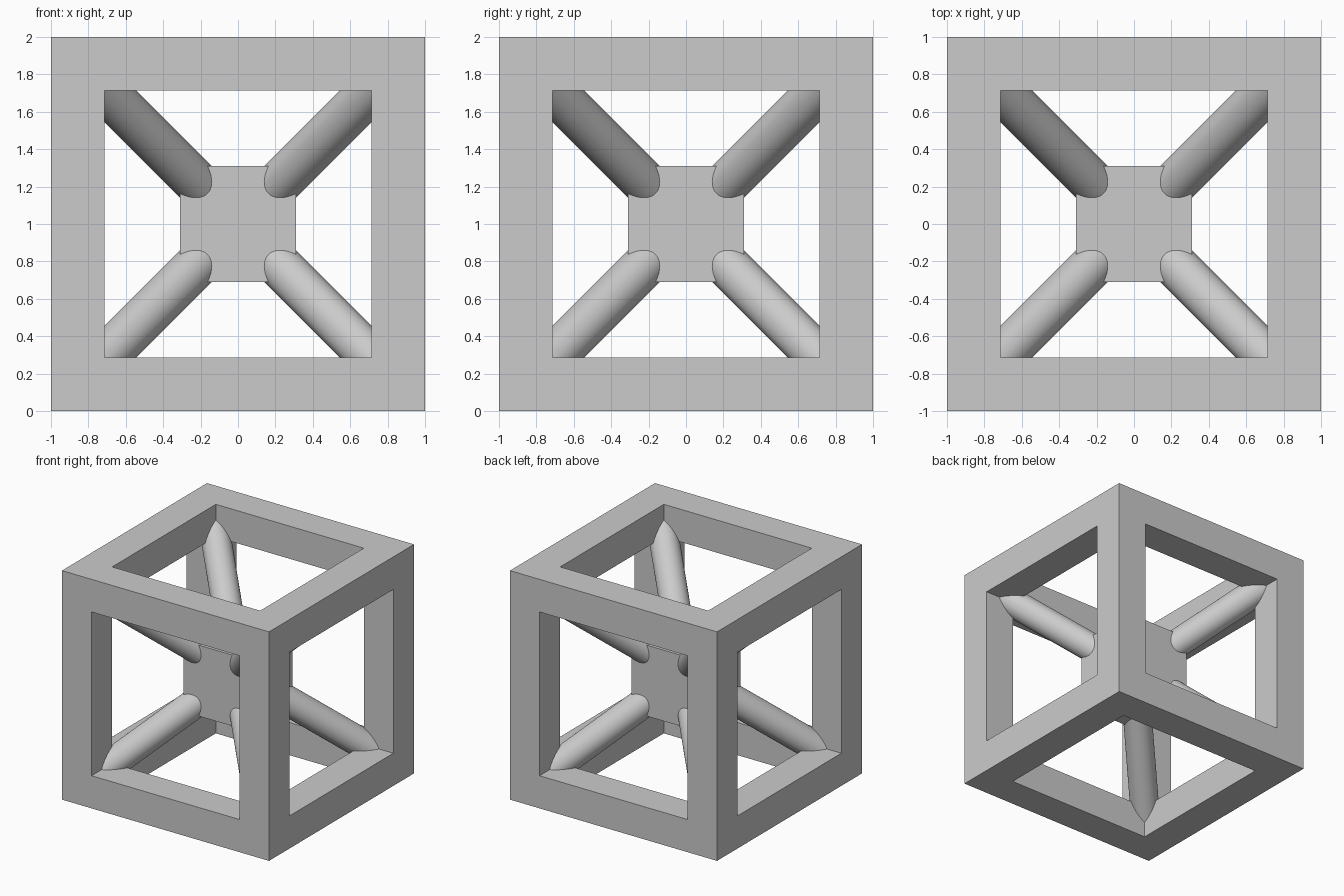
import bpy
from mathutils import Vector

if "Cube" in bpy.data.objects:
    bpy.data.objects.remove(bpy.data.objects["Cube"])

OUTER, INNER = 1.0, 0.715      # half sizes of the frame and its openings
CORE, ROD_R, ROD_END = 0.31, 0.12, 0.85
CENTRE = Vector((0, 0, 1))

grey = bpy.data.materials.new("light_grey")
grey.diffuse_color = (0.6, 0.6, 0.6, 1)
grey.use_nodes = True
grey.node_tree.nodes["Principled BSDF"].inputs["Base Color"].default_value = grey.diffuse_color


def box(name, half):
    bpy.ops.mesh.primitive_cube_add(size=2, location=CENTRE)
    ob = bpy.context.object
    ob.name = name
    ob.scale = half
    bpy.ops.object.transform_apply(location=False, rotation=False, scale=True)
    ob.data.materials.append(grey)
    return ob


def combine(target, part, operation):
    """Boolean the part into the target and drop the part."""
    mod = target.modifiers.new("combine", 'BOOLEAN')
    mod.operation = operation
    mod.solver = 'EXACT'
    mod.object = part
    bpy.context.view_layer.objects.active = target
    bpy.ops.object.modifier_apply(modifier=mod.name)
    bpy.data.objects.remove(part)


# Open cube frame: a block with a square tunnel along each axis
frame = box("cube_frame", (OUTER, OUTER, OUTER))
for axis in range(3):
    half = [INNER] * 3
    half[axis] = OUTER * 1.5
    combine(frame, box("tunnel_cutter", half), 'DIFFERENCE')

# Small solid cube in the middle
core = box("core_cube", (CORE, CORE, CORE))

# Round rods along the four body diagonals, through the core
for sx, sy in ((1, 1), (1, -1), (-1, 1), (-1, -1)):
    end = Vector((sx, sy, 1)) * ROD_END
    bpy.ops.mesh.primitive_cylinder_add(vertices=64, radius=ROD_R,
                                        depth=2 * end.length, location=CENTRE)
    rod = bpy.context.object
    rod.name = "diagonal_rod"
    rod.rotation_euler = end.to_track_quat('Z', 'Y').to_euler()
    bpy.ops.object.transform_apply(location=False, rotation=True, scale=False)
    rod.data.materials.append(grey)
    combine(core, rod, 'UNION')

# Join everything into one clean solid, round on the rods and crisp elsewhere
combine(frame, core, 'UNION')
bpy.ops.object.select_all(action='DESELECT')
frame.select_set(True)
bpy.context.view_layer.objects.active = frame
bpy.ops.object.shade_smooth_by_angle(angle=0.4)
